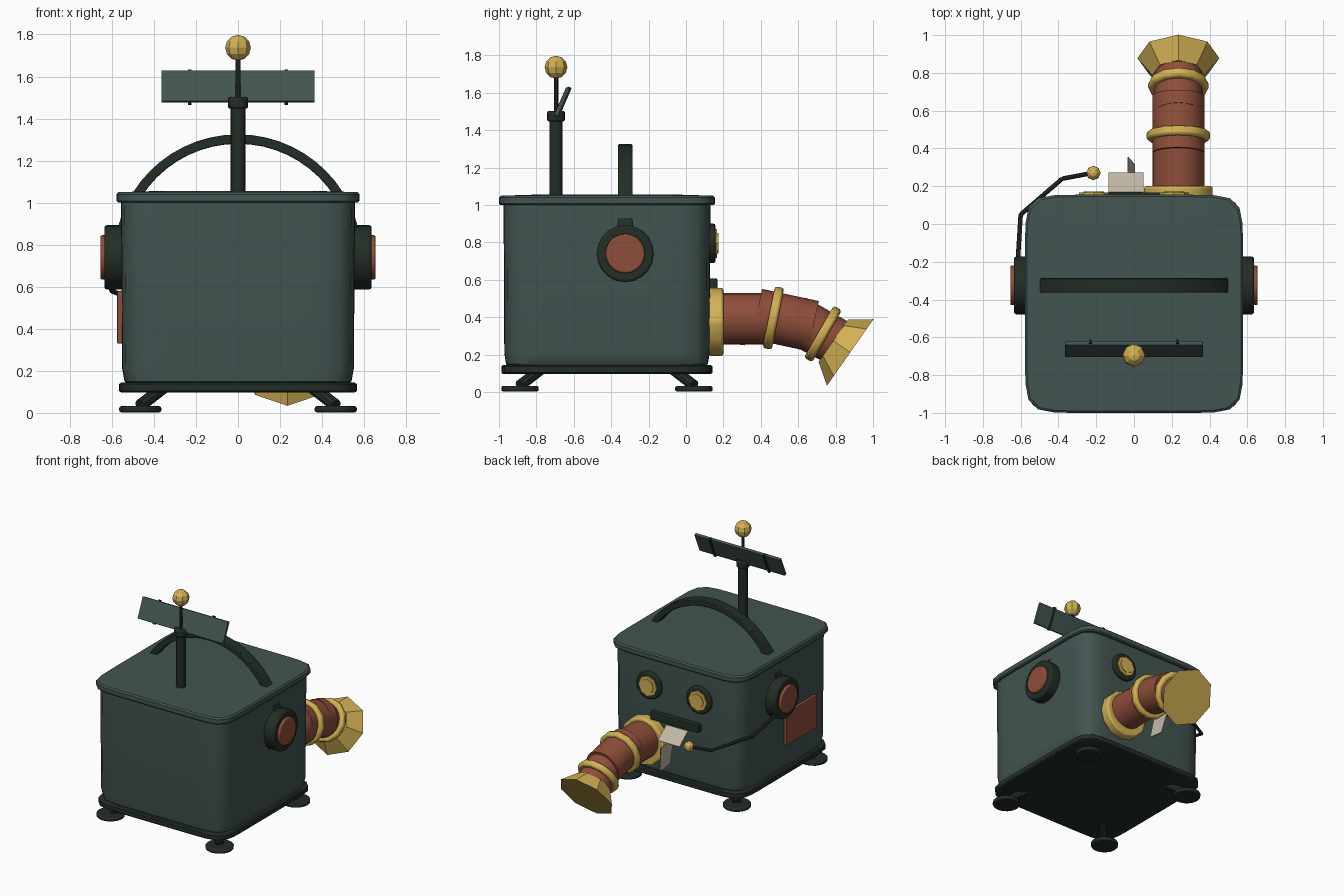
import bpy, bmesh, math
from mathutils import Vector

cube = bpy.data.objects.get("Cube")
if cube:
    bpy.data.objects.remove(cube, do_unlink=True)


def material(name, rgb):
    m = bpy.data.materials.new(name)
    m.use_nodes = True
    m.diffuse_color = (*rgb, 1)
    m.node_tree.nodes["Principled BSDF"].inputs["Base Color"].default_value = (*rgb, 1)
    return m


TEAL = material("dull teal", (0.055, 0.09, 0.083))
DARK = material("dark green", (0.017, 0.026, 0.019))
GOLD = material("brass", (0.65, 0.44, 0.09))
RED = material("rust red", (0.27, 0.076, 0.043))
PAPER = material("paper", (0.53, 0.47, 0.37))
MID_Y = -0.4225


def finish(name, bm, mat, smooth=True, bevel=0):
    bmesh.ops.recalc_face_normals(bm, faces=bm.faces)
    me = bpy.data.meshes.new(name)
    bm.to_mesh(me)
    bm.free()
    ob = bpy.data.objects.new(name, me)
    bpy.context.collection.objects.link(ob)
    me.materials.append(mat)
    if bevel:
        mod = ob.modifiers.new("soft edge", 'BEVEL')
        mod.width, mod.segments, mod.limit_method = bevel, 2, 'ANGLE'
    if smooth:
        bpy.ops.object.select_all(action='DESELECT')
        ob.select_set(True)
        bpy.context.view_layer.objects.active = ob
        bpy.ops.object.shade_smooth_by_angle(angle=math.radians(35))
    return ob


def rod(name, a, b, r1, mat, r2=None, sides=16, smooth=True, bevel=0):
    """Cylinder or cone between two points."""
    a, b = Vector(a), Vector(b)
    bm = bmesh.new()
    bmesh.ops.create_cone(bm, cap_ends=True, segments=sides, radius1=r1,
                          radius2=r1 if r2 is None else r2, depth=(b - a).length)
    ob = finish(name, bm, mat, smooth, bevel)
    ob.location = (a + b) / 2
    ob.rotation_euler = (b - a).to_track_quat('Z', 'Y').to_euler()
    return ob


def box(name, center, size, mat, tilt=0, bevel=0):
    bm = bmesh.new()
    bmesh.ops.create_cube(bm, size=1)
    bmesh.ops.scale(bm, vec=size, verts=bm.verts)
    ob = finish(name, bm, mat, False, bevel)
    ob.location = center
    ob.rotation_euler.x = tilt
    return ob


def ball(name, center, r, mat):
    bm = bmesh.new()
    bmesh.ops.create_uvsphere(bm, u_segments=8, v_segments=6, radius=r)
    finish(name, bm, mat, False).location = center


def sheet(name, corners, mat):
    bm = bmesh.new()
    bm.faces.new([bm.verts.new(c) for c in corners])
    ob = finish(name, bm, mat, False)
    ob.modifiers.new("thickness", 'SOLIDIFY').thickness = 0.006


def soft_square(name, layers, mat, power=10, steps=64):
    """Loft of rounded, slightly bulging squares: (height, half x, half y)."""
    bm = bmesh.new()
    loops = []
    for z, hx, hy in layers:
        loop = []
        for i in range(steps):
            a = math.tau * (i + 0.5) / steps
            c, s = math.cos(a), math.sin(a)
            k = (abs(c) ** power + abs(s) ** power) ** (-1 / power)
            loop.append(bm.verts.new((hx * c * k, MID_Y + hy * s * k, z)))
        loops.append(loop)
    for lo, hi in zip(loops, loops[1:]):
        for i in range(steps):
            j = (i + 1) % steps
            bm.faces.new((lo[i], lo[j], hi[j], hi[i]))
    bm.faces.new(loops[0])
    bm.faces.new(loops[-1])
    return finish(name, bm, mat)


# Box body, lid and base tray
soft_square("body", [(0.12, 0.51, 0.51), (0.15, 0.54, 0.54), (0.21, 0.551, 0.549),
                     (1.01, 0.557, 0.553)], TEAL)
soft_square("lid", [(1.0, 0.57, 0.57), (1.008, 0.577, 0.5775), (1.04, 0.577, 0.5775),
                    (1.05, 0.567, 0.567), (1.055, 0.4, 0.4)], TEAL)
soft_square("base_tray", [(0.096, 0.555, 0.555), (0.104, 0.565, 0.565),
                          (0.137, 0.565, 0.565), (0.145, 0.555, 0.555)], DARK)

# Splayed feet
for sx in (-1, 1):
    for sy in (-1, 1):
        fx, fy = sx * 0.465, MID_Y + sy * 0.465
        rod("foot_pad", (fx, fy, 0.003), (fx, fy, 0.032), 0.1, DARK, bevel=0.009)
        rod("foot_leg", (fx, fy, 0.035), (fx - sx * 0.11, fy - sy * 0.11, 0.12),
            0.03, DARK, sides=10)

# Headband: flat strip swept round an arc
bm = bmesh.new()
rings = []
for i in range(29):
    a = math.pi * i / 28
    rings.append([bm.verts.new((r * math.cos(a), y, 0.735 + r * math.sin(a)))
                  for r, y in ((0.545, -0.363), (0.59, -0.363), (0.59, -0.287), (0.545, -0.287))])
for p, q in zip(rings, rings[1:]):
    for k in range(4):
        bm.faces.new((p[k], p[(k + 1) % 4], q[(k + 1) % 4], q[k]))
bm.faces.new(rings[0])
bm.faces.new(rings[-1])
finish("headband", bm, DARK, bevel=0.005)

# Ear cups
for s, side in ((1, "left"), (-1, "right")):
    rod(side + "_ear_cup", (s * 0.54, -0.325, 0.74), (s * 0.636, -0.325, 0.74), 0.153,
        DARK, sides=20, bevel=0.012)
    rod(side + "_ear_pad", (s * 0.6, -0.325, 0.74), (s * 0.655, -0.325, 0.74), 0.105,
        RED, sides=20, bevel=0.008)

# Microphone boom
boom = [(-0.62, -0.24, 0.67), (-0.615, -0.19, 0.645), (-0.6, 0.05, 0.58),
        (-0.38, 0.24, 0.487), (-0.22, 0.27, 0.485)]
for a, b in zip(boom, boom[1:]):
    rod("microphone_boom", a, b, 0.012, DARK, sides=8)
ball("microphone", (-0.215, 0.27, 0.485), 0.038, GOLD)

# Side hatch
box("side_hatch", (-0.56, -0.59, 0.455), (0.03, 0.375, 0.25), RED, bevel=0.006)

# Antenna mast with tilted panel
MY = -0.695
rod("mast", (0, MY, 1.03), (0, MY, 1.46), 0.035, DARK)
rod("mast_collar", (0, MY, 1.447), (0, MY, 1.503), 0.048, DARK, bevel=0.01)
rod("antenna", (0, MY, 1.48), (0, MY, 1.7), 0.012, DARK, sides=8)
ball("antenna_ball", (0, MY, 1.737), 0.061, GOLD)
box("panel", (0, -0.663, 1.552), (0.73, 0.022, 0.16), TEAL, tilt=-0.41, bevel=0.004)
for sx in (-1, 1):
    box("panel_strap", (sx * 0.23, -0.656, 1.549), (0.016, 0.022, 0.176), DARK, tilt=-0.41)

# Face: eyes, mouth slot and printed slips
for s, side in ((1, "left"), (-1, "right")):
    x = s * 0.213
    rod(side + "_eye_rim", (x, 0.1, 0.795), (x, 0.157, 0.795), 0.105, DARK, sides=16, bevel=0.01)
    rod(side + "_eye", (x, 0.14, 0.795), (x, 0.166, 0.795), 0.078, GOLD, sides=8, smooth=False)
    rod(side + "_pupil", (x, 0.16, 0.795), (x, 0.173, 0.795), 0.055, GOLD, sides=8, smooth=False)
box("mouth_slot", (-0.015, 0.14, 0.577), (0.41, 0.055, 0.06), DARK, bevel=0.006)
sheet("paper_slip", [(-0.135, 0.165, 0.54), (0.05, 0.165, 0.54),
                     (0.05, 0.268, 0.457), (-0.135, 0.268, 0.457)], PAPER)
sheet("hanging_slip", [(-0.035, 0.2, 0.47), (-0.035, 0.355, 0.455),
                       (0, 0.315, 0.25), (0, 0.19, 0.265)], PAPER)

# Drooping hose, with brass rings and bell
HX = 0.235


def hose_part(name, y, z, droop, length, r1, r2, mat, sides, bevel=0):
    d = Vector((0, math.cos(droop), -math.sin(droop))) * length / 2
    c = Vector((HX, y, z))
    return rod(name, c - d, c + d, r1, mat, r2, sides, mat == RED or bevel > 0, bevel)


def hose_ring(name, y, z, droop, r):
    hose_part(name, y, z, droop, 0.05, r, r, GOLD, 12, 0.014)


hose_part("hose_flange", 0.16, 0.375, 0, 0.08, 0.183, 0.183, GOLD, 12, 0.012)
hose_part("hose_root", 0.28, 0.392, 0, 0.3, 0.138, 0.138, RED, 20)
hose_part("hose_middle", 0.53, 0.385, 0.21, 0.31, 0.137, 0.137, RED, 20)
hose_part("hose_tip", 0.7, 0.325, 0.5, 0.27, 0.13, 0.125, RED, 20)
hose_ring("hose_ring_inner", 0.467, 0.396, 0.2, 0.168)
hose_ring("hose_ring_outer", 0.732, 0.311, 0.52, 0.16)
hose_part("hose_bell", 0.833, 0.243, 0.61, 0.11, 0.138, 0.217, GOLD, 8)
